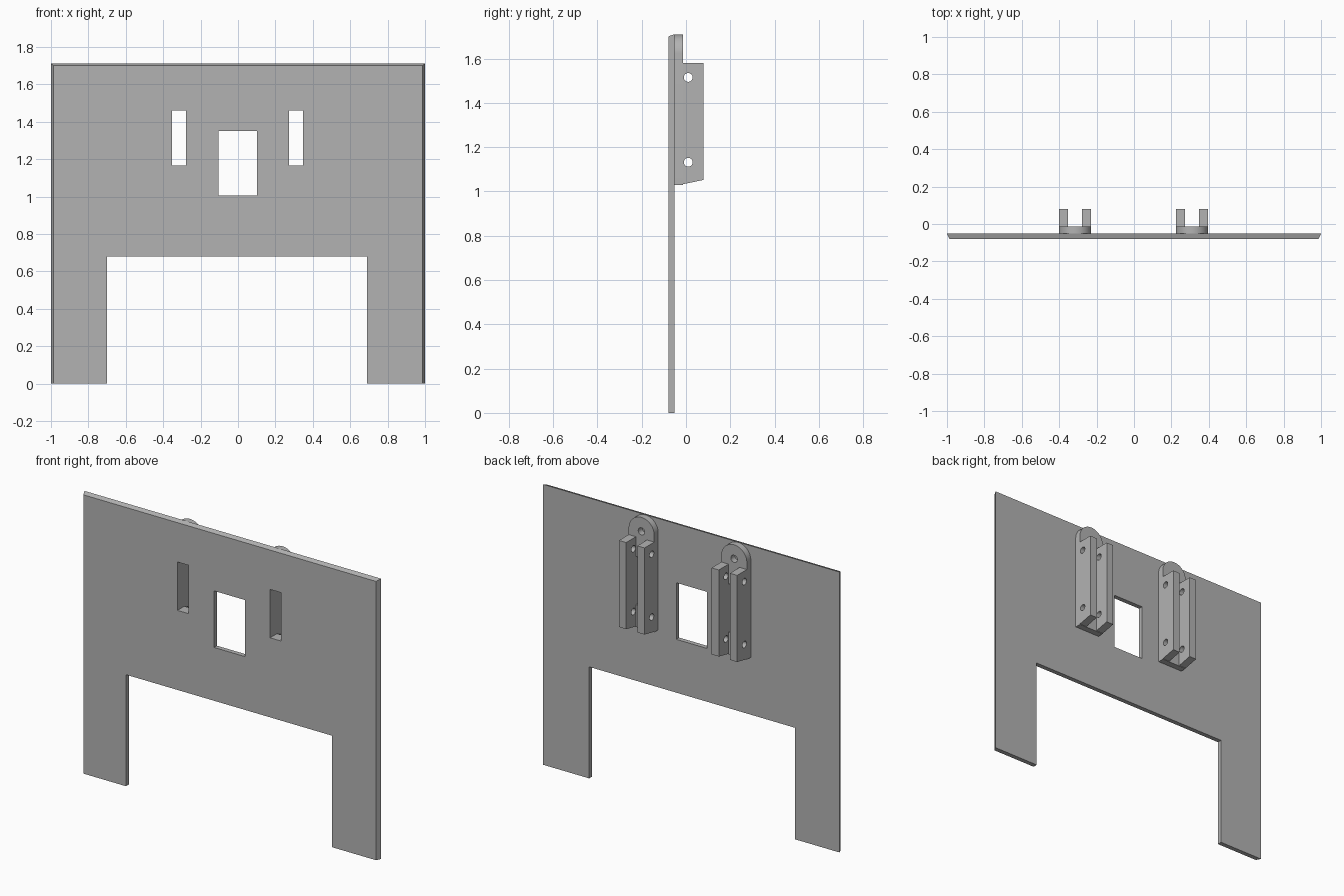
import bpy
import bmesh
from math import cos, sin, pi, radians

cube = bpy.data.objects.get("Cube")
if cube:
    bpy.data.objects.remove(cube, do_unlink=True)

grey = bpy.data.materials.new("plain grey")
grey.use_nodes = True
grey.diffuse_color = (0.45, 0.45, 0.45, 1)
grey.node_tree.nodes["Principled BSDF"].inputs["Base Color"].default_value = grey.diffuse_color

BACK, FRONT, TAB = -0.052, -0.08, -0.0135   # depth of panel back, panel front, tab back
HALF = 0.086                                # half the width of a bracket
GAP = 0.0375                                # half the gap between its arms


def prism(name, points, axis, low, high):
    """Extrude a closed profile along x or y."""
    bm = bmesh.new()

    def place(p, t):
        return (t, p[0], p[1]) if axis == "x" else (p[0], t, p[1])
    a = [bm.verts.new(place(p, low)) for p in points]
    b = [bm.verts.new(place(p, high)) for p in points]
    bm.faces.new(a)
    bm.faces.new(b[::-1])
    for i in range(len(points)):
        j = (i + 1) % len(points)
        bm.faces.new((a[j], a[i], b[i], b[j]))
    bmesh.ops.recalc_face_normals(bm, faces=bm.faces)
    mesh = bpy.data.meshes.new(name)
    bm.to_mesh(mesh)
    bm.free()
    mesh.materials.append(grey)
    ob = bpy.data.objects.new(name, mesh)
    bpy.context.collection.objects.link(ob)
    return ob


def rect(x0, x1, z0, z1):
    return [(x0, z0), (x1, z0), (x1, z1), (x0, z1)]


def arc(cx, cz, r, start, end, n):
    return [(cx + r * cos(start + (end - start) * i / n),
             cz + r * sin(start + (end - start) * i / n)) for i in range(n + 1)]


def circle(cx, cz, r):
    return arc(cx, cz, r, 0, 2 * pi, 24)[:-1]


def cut(target, points, axis, low, high):
    """Cut a prism-shaped opening and discard the cutter."""
    cutter = prism("cutter", points, axis, low, high)
    cutter.hide_render = True
    mod = target.modifiers.new("opening", "BOOLEAN")
    mod.operation = "DIFFERENCE"
    mod.solver = "EXACT"
    mod.object = cutter
    activate(target)
    bpy.ops.object.modifier_apply(modifier=mod.name)
    bpy.data.objects.remove(cutter, do_unlink=True)


def activate(ob):
    bpy.ops.object.select_all(action="DESELECT")
    ob.select_set(True)
    bpy.context.view_layer.objects.active = ob


# Panel with two legs; outer edges slope in towards the front
outline = [(-1, 0), (-0.7, 0), (-0.7, 0.68), (0.69, 0.68),
           (0.69, 0), (1, 0), (1, 1.71), (-1, 1.71)]
panel = prism("panel", outline, "y", FRONT, BACK)
for v in panel.data.vertices:
    if v.co.y < -0.07:
        if abs(v.co.x) > 0.9:
            v.co.x *= 0.987
        if v.co.z > 1.5:
            v.co.z -= 0.01

# Central window
cut(panel, rect(-0.105, 0.102, 1.005, 1.35), "y", -0.2, 0.1)

# Two rear brackets: round-topped tab, slot and a pair of drilled arms
for side, cx in (("right", -0.315), ("left", 0.31)):
    slot = rect(cx - GAP, cx + GAP, 1.165, 1.46)
    cz = 1.708 - HALF
    tab = prism(side + "_bracket_tab",
                [(cx - HALF, 1.03), (cx + HALF, 1.03)] + arc(cx, cz, HALF, 0, pi, 32),
                "y", BACK, TAB)
    for part in (panel, tab):
        cut(part, slot, "y", -0.2, 0.1)
    cut(tab, circle(cx, cz, 0.022), "y", -0.2, 0.1)
    activate(tab)
    bpy.ops.object.shade_smooth_by_angle(angle=radians(30))

    for end, x0, x1 in (("outer" if cx < 0 else "inner", cx - HALF, cx - GAP),
                        ("inner" if cx < 0 else "outer", cx + GAP, cx + HALF)):
        arm = prism(side + "_bracket_" + end + "_arm",
                    [(TAB, 1.033), (0.08, 1.052), (0.08, 1.58), (TAB, 1.58)],
                    "x", x0, x1)
        for z in (1.132, 1.515):
            cut(arm, circle(0.01, z, 0.02), "x", -1, 1)
        activate(arm)
        bpy.ops.object.shade_smooth_by_angle(angle=radians(30))
